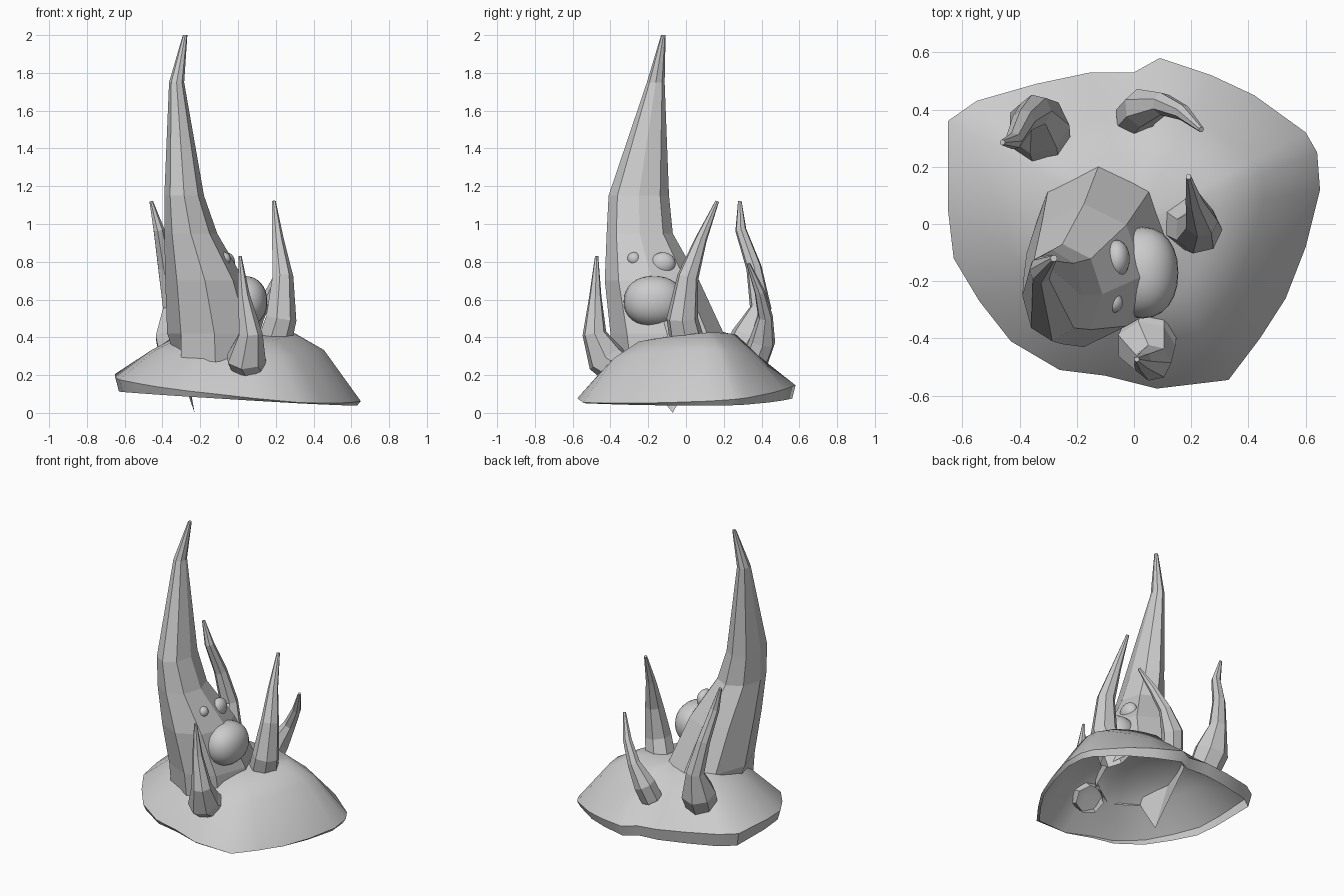
import bpy, bmesh, math
from mathutils import Vector

if "Cube" in bpy.data.objects:
    bpy.data.objects.remove(bpy.data.objects["Cube"])


def loft(name, rings, tip=False, smooth=None):
    """Skin a list of equal-length vertex rings; optionally close the last one."""
    bm = bmesh.new()
    loops = [[bm.verts.new(p) for p in ring] for ring in rings]
    n = len(loops[0])
    for a, b in zip(loops, loops[1:]):
        for i in range(n):
            j = (i + 1) % n
            bm.faces.new((a[i], a[j], b[j], b[i]))
    if tip:
        bm.faces.new(loops[-1])
    me = bpy.data.meshes.new(name)
    bm.to_mesh(me)
    bm.free()
    ob = bpy.data.objects.new(name, me)
    bpy.context.collection.objects.link(ob)
    if smooth:
        bpy.ops.object.select_all(action='DESELECT')
        ob.select_set(True)
        bpy.context.view_layer.objects.active = ob
        bpy.ops.object.shade_smooth_by_angle(angle=math.radians(smooth))
    return ob


def horn(name, path, sides=7):
    """Curved tapering spike, rings square to the path. path: (x, y, z, radius)."""
    pts = [Vector(p[:3]) for p in path]
    rings = []
    for k, p in enumerate(pts):
        t = (pts[min(k + 1, len(pts) - 1)] - pts[max(k - 1, 0)]).normalized()
        u = Vector((0, 1, 0)).cross(t).normalized()
        v = t.cross(u)
        r = path[k][3]
        rings.append([p + r * (u * math.cos(a) + v * math.sin(a))
                      for a in (2 * math.pi * i / sides for i in range(sides))])
    return loft(name, rings, tip=True)


def ball(name, loc, radii, power=1.0):
    """Ellipsoid; power below 1 makes it boxier."""
    bpy.ops.mesh.primitive_uv_sphere_add(segments=24, ring_count=16, location=loc)
    ob = bpy.context.object
    ob.name = name
    for v in ob.data.vertices:
        v.co = [math.copysign(abs(c) ** power, c) * r for c, r in zip(v.co, radii)]
    bpy.ops.object.shade_smooth()
    return ob


# Rocky mound: open shell with an irregular tilted rim
rim = [(-.65, .36), (-.65, .05), (-.63, -.12), (-.54, -.27), (-.43, -.41), (-.26, -.51),
       (-.1, -.53), (.08, -.575), (.33, -.545), (.44, -.4), (.53, -.26), (.6, -.08),
       (.65, .12), (.64, .25), (.6, .32), (.42, .45), (.27, .52), (.09, .58),
       (0, .53), (-.15, .53), (-.34, .49), (-.55, .43)]
levels = [(.97, lambda x, y: .075 - .06 * x + .01 * y),
          (1.0, lambda x, y: .12 - .1 * x + .06 * y),
          (.70, lambda x, y: .29 + .1 * abs(x) + (-.03 if y > 0 else .06) * y),
          (.46, lambda x, y: .385 + .1 * abs(x) + .09 * y),
          (.03, lambda x, y: .42)]
loft("mound", [[(x * s, y * s, f(x * s, y * s)) for x, y in rim] for s, f in levels],
     tip=True, smooth=50)

# Main tall spike: horizontal rings (cx, cy, z, rx, ry)
sections = [(-.12, -.085, .27, .255, .30), (-.125, -.10, .42, .25, .30),
            (-.175, -.18, .70, .21, .25), (-.25, -.245, .95, .14, .175),
            (-.285, -.25, 1.15, .105, .16), (-.325, -.16, 1.75, .04, .047),
            (-.28, -.12, 2.0, .012, .012)]
rings = [[(cx + rx * math.cos(a), cy + ry * math.sin(a), z)
          for a in (2 * math.pi * i / 8 for i in range(8))]
         for cx, cy, z, rx, ry in sections]
rings[0] = [(x, y, z + .2 * (y + .385)) for x, y, z in rings[0]]  # follow the slope
rings[0][4] = (-.23, -.07, 0.0)  # root corner reaching down inside the mound
loft("main_spike", rings, tip=True)

# Nose and eyes on the right flank of the main spike
ball("nose", (.03, -.17, .59), (.125, .16, .135), .92)
ball("large_eye", (-.06, -.122, .79), (.045, .066, .06))
ball("small_eye", (-.075, -.275, .815), (.036, .036, .036))

# Smaller curved spikes around the mound
horn("front_spike", [(.07, -.34, .21, .09), (.04, -.425, .29, .105), (.065, -.485, .42, .065),
                     (.03, -.48, .62, .033), (.01, -.473, .83, .009)])
horn("right_spike", [(.17, .02, .31, .10), (.225, -.02, .5, .085), (.235, .01, .72, .058),
                     (.21, .08, .92, .032), (.19, .165, 1.12, .01)])
horn("back_left_spike", [(-.32, .28, .28, .10), (-.335, .345, .40, .11), (-.345, .395, .56, .058),
                         (-.385, .36, .77, .042), (-.42, .29, .97, .03), (-.46, .285, 1.12, .01)])
horn("back_spike", [(0, .37, .28, .07), (.03, .405, .38, .07), (.10, .42, .51, .04),
                    (.17, .39, .64, .028), (.235, .33, .79, .01)])
